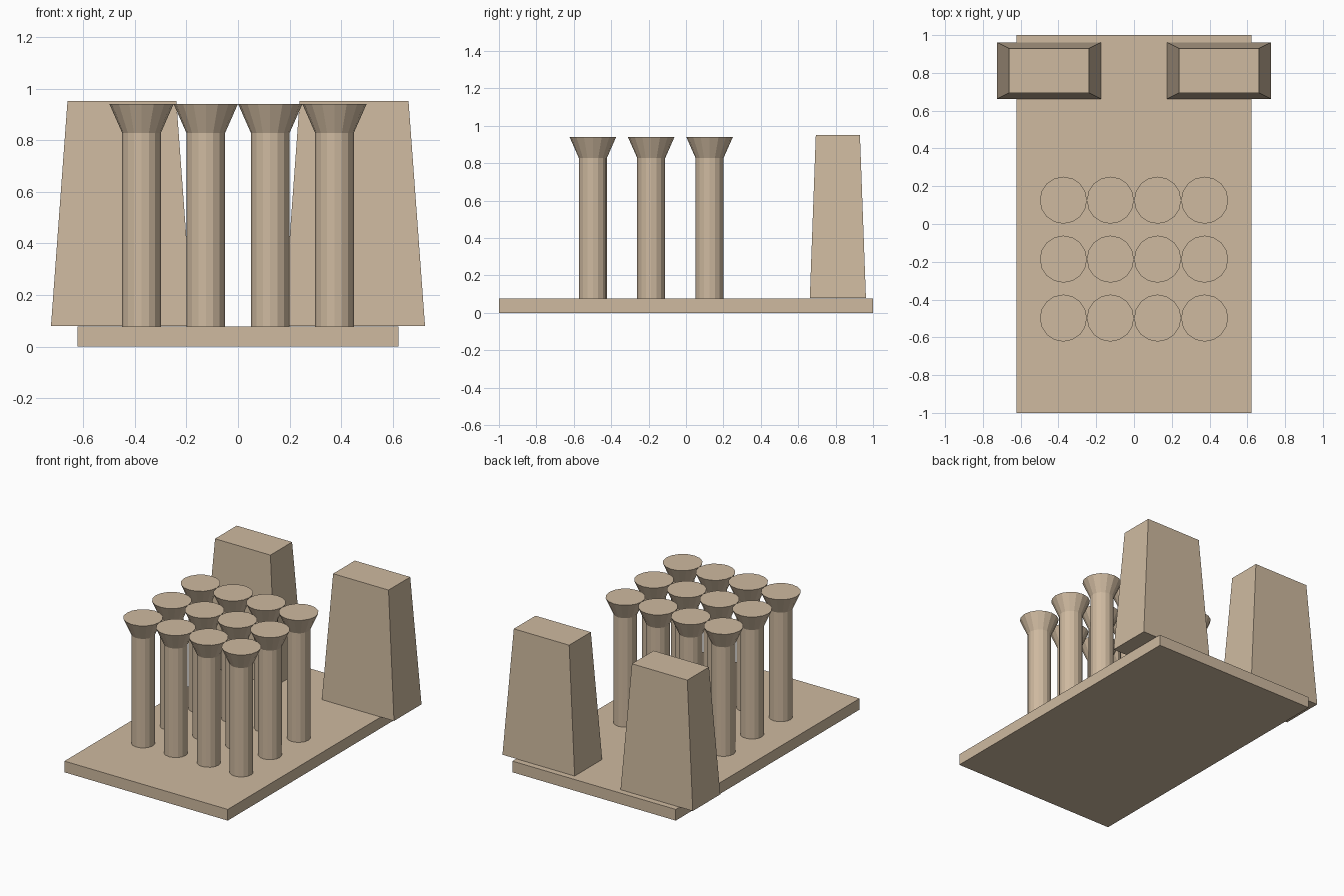
import bpy, bmesh
from math import cos, sin, pi

if "Cube" in bpy.data.objects:
    bpy.data.objects.remove(bpy.data.objects["Cube"])

STONE = bpy.data.materials.new("sandstone")
STONE.diffuse_color = (0.62, 0.49, 0.35, 1)
STONE.use_nodes = True
STONE.node_tree.nodes["Principled BSDF"].inputs["Base Color"].default_value = STONE.diffuse_color


def loft(name, rings):
    """Closed solid through a stack of matching rings, bottom to top."""
    bm = bmesh.new()
    loops = [[bm.verts.new(p) for p in ring] for ring in rings]
    n = len(loops[0])
    for low, high in zip(loops, loops[1:]):
        for i in range(n):
            j = (i + 1) % n
            bm.faces.new((low[i], low[j], high[j], high[i]))
    bm.faces.new(loops[0][::-1])
    bm.faces.new(loops[-1])
    mesh = bpy.data.meshes.new(name)
    bm.to_mesh(mesh)
    bm.free()
    mesh.materials.append(STONE)
    obj = bpy.data.objects.new(name, mesh)
    bpy.context.collection.objects.link(obj)
    return obj


def rect(cx, cy, hx, hy, z):
    return [(cx - hx, cy - hy, z), (cx + hx, cy - hy, z),
            (cx + hx, cy + hy, z), (cx - hx, cy + hy, z)]


def circle(cx, cy, r, z, sides=16):
    return [(cx + r * cos(2 * pi * i / sides), cy + r * sin(2 * pi * i / sides), z)
            for i in range(sides)]


# Floor slab
BASE_TOP = 0.077
loft("base", [rect(0, 0, 0.622, 1, 0), rect(0, 0, 0.622, 1, BASE_TOP)])

# Two tapered gate towers overhanging the slab sides
for side, sx in (("left", -1), ("right", 1)):
    loft(f"tower_{side}", [rect(sx * 0.45, 0.812, 0.275, 0.15, 0.079),
                           rect(sx * 0.45, 0.812, 0.211, 0.118, 0.951)])

# Grid of columns: shaft plus flared capital
for row, y in enumerate((0.126, -0.186, -0.498)):
    for col, x in enumerate((-0.374, -0.125, 0.125, 0.374)):
        loft(f"column_shaft_{row}_{col}",
             [circle(x, y, 0.075, BASE_TOP), circle(x, y, 0.075, 0.828)])
        loft(f"column_capital_{row}_{col}",
             [circle(x, y, 0.075, 0.828), circle(x, y, 0.1245, 0.94)])
